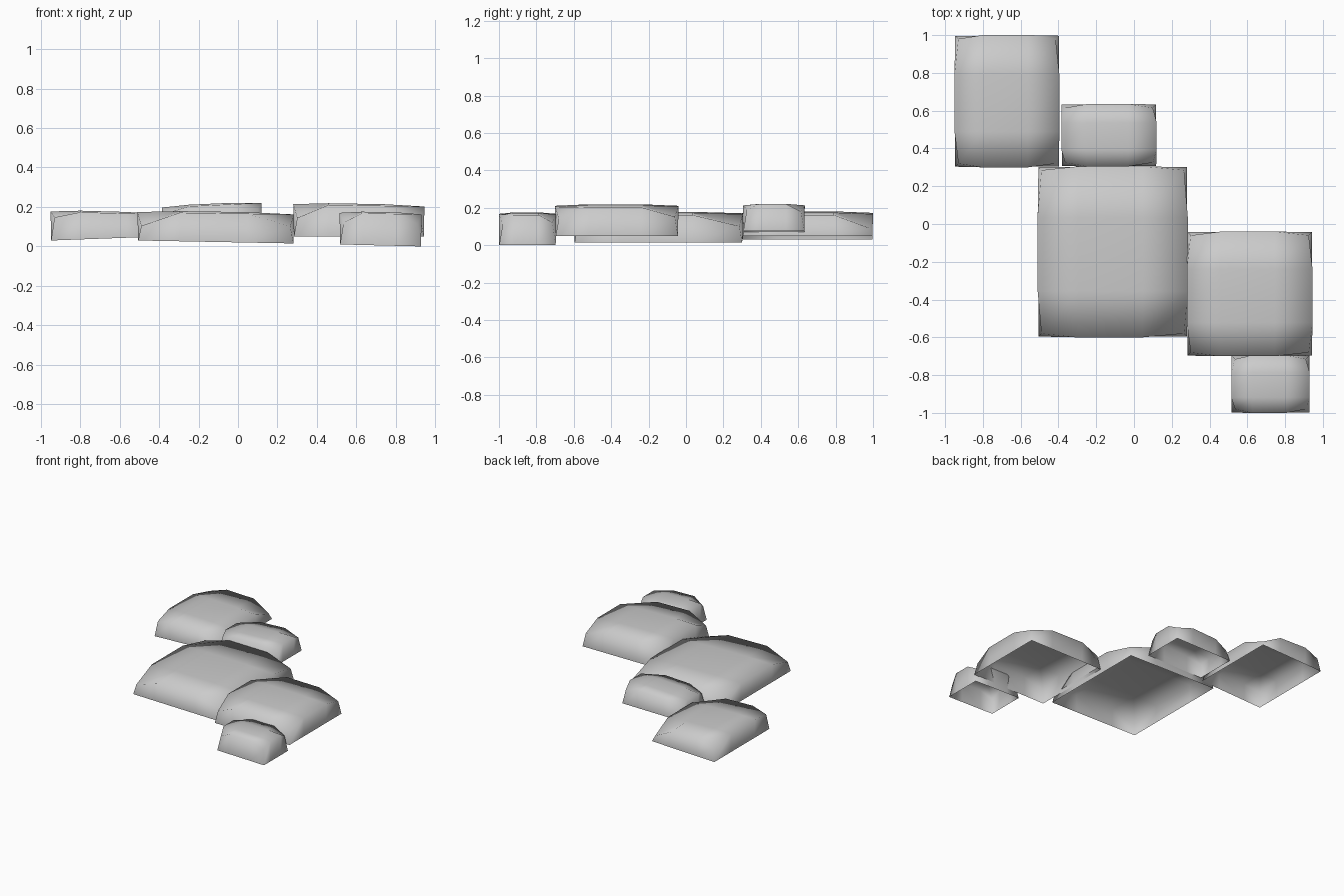
import bpy
import bmesh

cube = bpy.data.objects.get("Cube")
if cube:
    bpy.data.objects.remove(cube, do_unlink=True)

stone_grey = bpy.data.materials.new("stone_grey")
stone_grey.use_nodes = True
GREY = (0.6, 0.6, 0.6, 1)
stone_grey.diffuse_color = GREY
stone_grey.node_tree.nodes["Principled BSDF"].inputs["Base Color"].default_value = GREY

STEPS = (0, 0.27, 0.7, 1)


def mix(a, b, t):
    return a + (b - a) * t


def stone(name, xs, ys, base, top, drops, pull=0.02):
    """Open-bottomed slab: base and top are heights at left and right,
    drops lowers each worn top corner (front pair, then back pair)."""
    bm = bmesh.new()
    drop = {(0, 0): drops[0], (3, 0): drops[1], (0, 3): drops[2], (3, 3): drops[3]}
    cap, rim = {}, {}
    for i, u in enumerate(STEPS):
        for j, v in enumerate(STEPS):
            x, y = mix(*xs, u), mix(*ys, v)
            z = mix(*top, u)
            edge = i in (0, 3) or j in (0, 3)
            if edge:
                z -= 0.008
                rim[i, j] = bm.verts.new((mix(x, sum(xs) / 2, 0.01),
                                          mix(y, sum(ys) / 2, 0.01), mix(*base, u)))
            if (i, j) in drop:
                z -= drop[i, j]
                x += pull if i == 0 else -pull
                y += pull if j == 0 else -pull
            cap[i, j] = bm.verts.new((x, y, z))
    # Worn top surface
    for i in range(3):
        for j in range(3):
            bm.faces.new([cap[k] for k in ((i, j), (i + 1, j), (i + 1, j + 1), (i, j + 1))])
    # Side walls around the perimeter
    ring = ([(i, 0) for i in range(3)] + [(3, j) for j in range(3)]
            + [(i, 3) for i in (3, 2, 1)] + [(0, j) for j in (3, 2, 1)])
    for a, b in zip(ring, ring[1:] + ring[:1]):
        bm.faces.new((rim[a], rim[b], cap[b], cap[a]))
    for face in bm.faces:
        face.smooth = True
    mesh = bpy.data.meshes.new(name)
    bm.to_mesh(mesh)
    bm.free()
    mesh.materials.append(stone_grey)
    obj = bpy.data.objects.new(name, mesh)
    bpy.context.collection.objects.link(obj)
    return obj


# Five stepping stones in a staggered path
stone("back_right_stone", (-0.95, -0.395), (0.3, 1.0), (0.03, 0.05), (0.185, 0.17),
      (0.03, 0.05, 0.04, 0.07))
stone("back_small_stone", (-0.385, 0.12), (0.305, 0.635), (0.07, 0.075), (0.205, 0.228),
      (0.03, 0.03, 0.04, 0.04))
stone("middle_large_stone", (-0.51, 0.285), (-0.6, 0.305), (0.03, 0.015), (0.182, 0.17),
      (0.07, 0.06, 0.05, 0.06))
stone("front_left_stone", (0.28, 0.945), (-0.7, -0.04), (0.05, 0.05), (0.222, 0.21),
      (0.07, 0.06, 0.05, 0.05))
stone("front_small_stone", (0.515, 0.93), (-1.0, -0.695), (0.01, 0.0), (0.178, 0.17),
      (0.05, 0.05, 0.05, 0.04))
